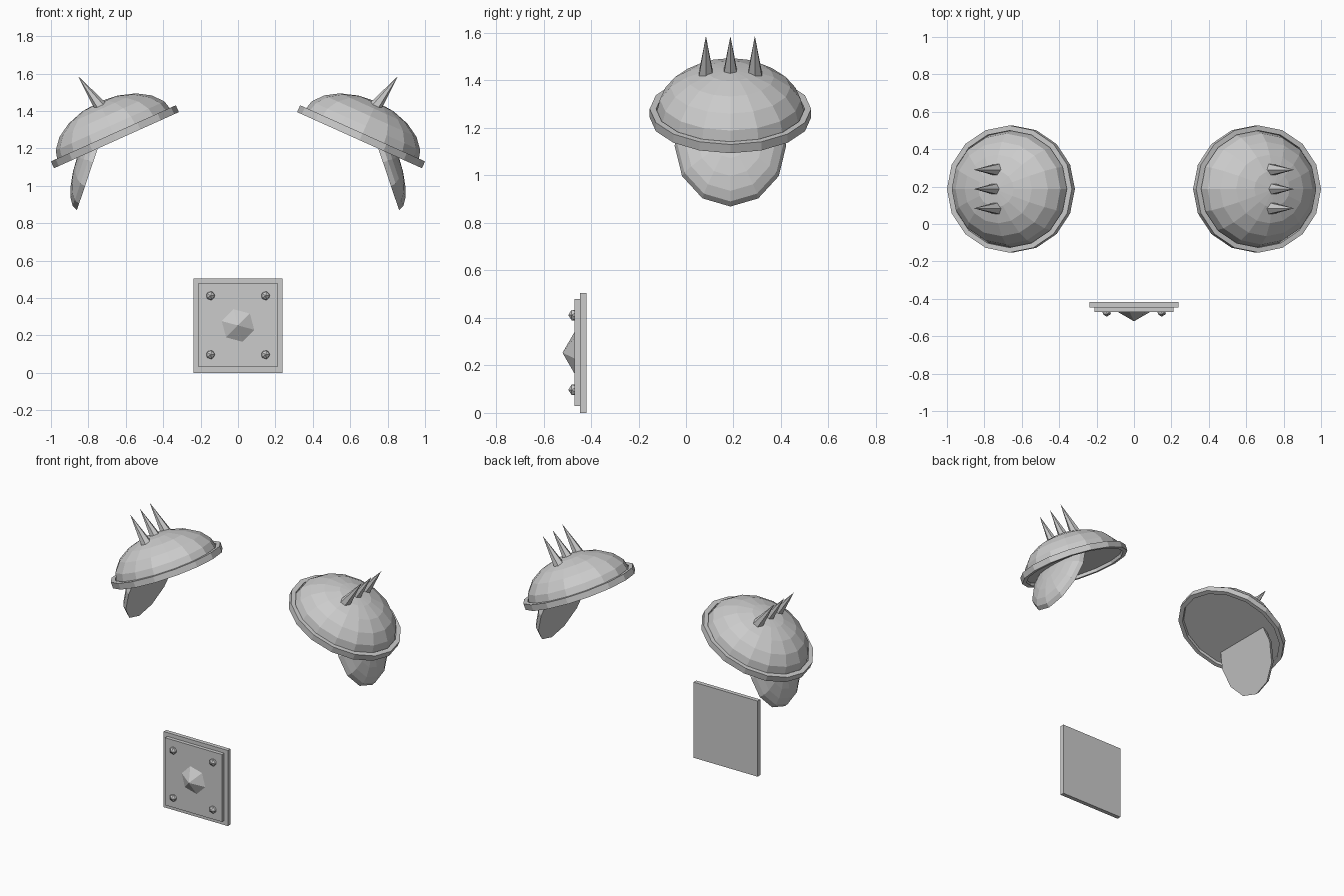
import bpy, bmesh, math
from mathutils import Matrix, Vector

if "Cube" in bpy.data.objects:
    bpy.data.objects.remove(bpy.data.objects["Cube"])


def finish(name, bm):
    bmesh.ops.recalc_face_normals(bm, faces=bm.faces)
    me = bpy.data.meshes.new(name)
    bm.to_mesh(me)
    bm.free()
    ob = bpy.data.objects.new(name, me)
    bpy.context.collection.objects.link(ob)
    return ob


def frame(loc, x, z):
    """Matrix with given local x and z axes, placed at loc."""
    x, z = Vector(x).normalized(), Vector(z).normalized()
    y = z.cross(x)
    m = Matrix((x, y, z)).transposed().to_4x4()
    m.translation = Vector(loc)
    return m


def lathe(name, profile, segs, sx, sy, mat, closed=False):
    """Revolve (r, z) points; open profiles end on a pole and get a flat base."""
    bm = bmesh.new()
    rings = [[bm.verts.new(mat @ Vector((r * sx * math.cos(2 * math.pi * i / segs),
                                         r * sy * math.sin(2 * math.pi * i / segs), z)))
              for i in range(segs)] for r, z in profile]
    pairs = list(zip(rings, rings[1:]))
    if closed:
        pairs.append((rings[-1], rings[0]))
    for a, b in pairs:
        for i in range(segs):
            j = (i + 1) % segs
            bm.faces.new((a[i], a[j], b[j], b[i]))
    if not closed:
        bm.faces.new(rings[0])
        bmesh.ops.pointmerge(bm, verts=rings[-1], merge_co=mat @ Vector((0, 0, profile[-1][1])))
    return finish(name, bm)


def dome_profile(h, steps=5):
    return [(math.cos(math.pi / 2 * k / steps), h * math.sin(math.pi / 2 * k / steps))
            for k in range(steps + 1)]


def box(name, x, y0, y1, z0, z1):
    bm = bmesh.new()
    bmesh.ops.create_cube(bm, size=1, matrix=Matrix.Translation((0, (y0 + y1) / 2, (z0 + z1) / 2))
                          @ Matrix.Diagonal((2 * x, y1 - y0, z1 - z0, 1)))
    return finish(name, bm)


# Shoulder guards, one per side
CY = 0.187
tilt = math.radians(24.2)
shell_frame = frame((0.658, CY, 1.262), (math.cos(tilt), 0, -math.sin(tilt)),
                    (math.sin(tilt), 0, math.cos(tilt)))
flap_frame = frame((0.775, CY, 1.125), (0.32, 0, -0.947), (0.947, 0, 0.32))
spike_axis = Vector((0.126, 0, 0.17))

for side, s in (("right", 1), ("left", -1)):
    flip = Matrix.Diagonal((s, 1, 1, 1))
    # domed shell and its raised rim
    lathe(f"shoulder_shell_{side}", dome_profile(0.205), 16, 0.335, 0.312, flip @ shell_frame)
    lathe(f"shoulder_rim_{side}", [(1, -0.02), (1, 0.02), (0.92, 0.02), (0.92, -0.02)],
          16, 0.366, 0.34, flip @ shell_frame, closed=True)
    # hanging arm flap
    lathe(f"arm_flap_{side}", dome_profile(0.09), 12, 0.27, 0.235, flip @ flap_frame)
    # three spikes
    for k in (-1, 0, 1):
        m = frame((0.73, CY + k * 0.103, 1.417), (0.8, 0, -0.6), spike_axis)
        lathe(f"spike_{side}_{k + 2}", [(1, 0), (0.001, spike_axis.length)],
              6, 0.036, 0.036, flip @ m)

# Belt plate: backing and raised panel
box("plate_backing", 0.237, -0.446, -0.418, 0, 0.505)
box("plate_panel", 0.21, -0.47, -0.446, 0.03, 0.48)

# Central faceted boss
a = math.radians(-15)
boss = frame((0, -0.47, 0.253), (math.cos(a), 0, math.sin(a)), (0, -1, 0))
lathe("plate_boss", [(1, 0), (0.001, 0.05)], 6, 0.09, 0.09, boss)

# Corner studs
for x in (-0.147, 0.147):
    for z in (0.097, 0.412):
        bm = bmesh.new()
        bmesh.ops.create_icosphere(bm, subdivisions=1, radius=0.026,
                                   matrix=Matrix.Translation((x, -0.47, z))
                                   @ Matrix.Rotation(math.pi / 2, 4, 'X'))
        finish("plate_stud", bm)
